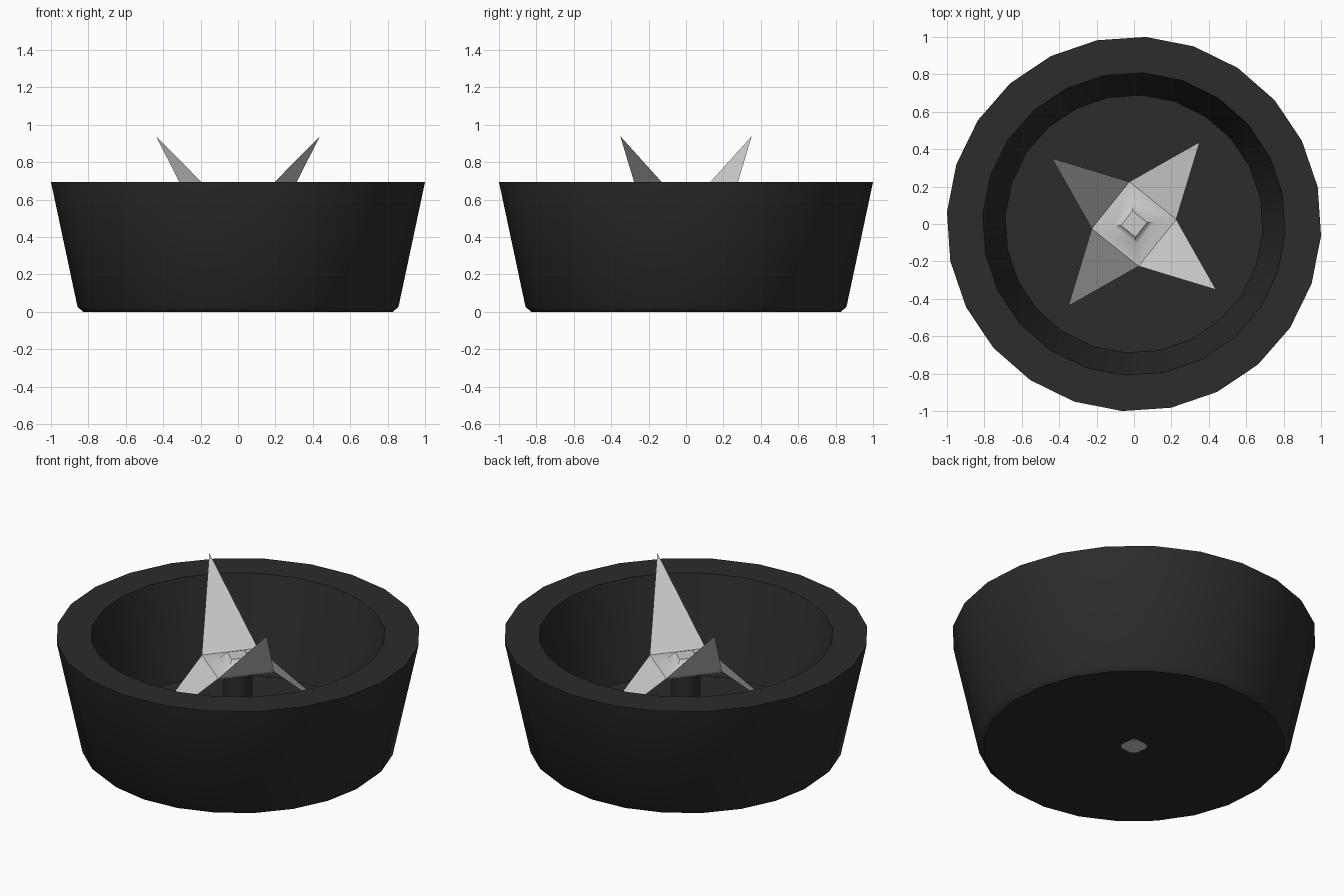
import bpy, bmesh
from math import radians, sin, cos

if "Cube" in bpy.data.objects:
    bpy.data.objects.remove(bpy.data.objects["Cube"])

def material(name, value):
    m = bpy.data.materials.new(name)
    m.diffuse_color = (value, value, value, 1)
    m.use_nodes = True
    m.node_tree.nodes["Principled BSDF"].inputs["Base Color"].default_value = m.diffuse_color
    return m

BLACK = material("black_plastic", 0.025)
TURN = radians(6.3)      # shared rotation of hub, blades and shaft

def ring(bm, r, z, n, offset):
    return [bm.verts.new((r * cos(offset + i * 2 * radians(180) / n),
                          r * sin(offset + i * 2 * radians(180) / n), z)) for i in range(n)]

def lathe(name, profile, n, offset, mat=None, cap=True):
    """Stack of n-sided rings (radius, height), closed at both ends."""
    bm = bmesh.new()
    rings = [ring(bm, r, z, n, offset) for r, z in profile]
    for a, b in zip(rings, rings[1:]):
        for i in range(n):
            j = (i + 1) % n
            bm.faces.new((a[i], a[j], b[j], b[i]))
    if cap:
        bm.faces.new(rings[0][::-1])
        bm.faces.new(rings[-1])
    return finish(name, bm, mat)

def finish(name, bm, mat=None, angle=35):
    me = bpy.data.meshes.new(name)
    bm.to_mesh(me)
    bm.free()
    ob = bpy.data.objects.new(name, me)
    bpy.context.collection.objects.link(ob)
    if mat:
        me.materials.append(mat)
    bpy.ops.object.select_all(action='DESELECT')
    ob.select_set(True)
    bpy.context.view_layer.objects.active = ob
    bpy.ops.object.shade_smooth_by_angle(angle=radians(angle))
    return ob

# Tapered open cup with thick wall and chamfered foot
lathe("cup_body", [(0.83, 0), (0.86, 0.028), (1.002, 0.695), (0.81, 0.695), (0.69, 0.13)],
      24, radians(11.4), BLACK)

# Post that carries the blades
lathe("centre_post", [(0.08, 0.12), (0.08, 0.51)], 12, 0, BLACK)

# Square drive shaft with softened corners, showing under the cup
bm = bmesh.new()
pts = []
for k in range(4):
    for d in (-33, 33):
        a = TURN + radians(45 + 90 * k + 45 + d * 0.95)
        pts.append((0.072 * cos(a), 0.072 * sin(a)))
low = [bm.verts.new((x, y, -0.001)) for x, y in pts]
high = [bm.verts.new((x, y, 0.5)) for x, y in pts]
for i in range(8):
    j = (i + 1) % 8
    bm.faces.new((low[i], low[j], high[j], high[i]))
bm.faces.new(low[::-1])
bm.faces.new(high)
finish("drive_shaft", bm)

# Four pointed blades, bent up and down in turn, around a square hub with a raised boss
bm = bmesh.new()
corners = ring(bm, 0.227, 0.522, 4, TURN)
for i in range(4):
    a = TURN + radians(45 + 90 * i)
    tip = bm.verts.new((0.562 * cos(a), 0.562 * sin(a), 0.94 if i % 2 else 0.14))
    bm.faces.new((corners[i], tip, corners[(i + 1) % 4]))
boss = [corners, ring(bm, 0.11, 0.535, 4, TURN), ring(bm, 0.07, 0.575, 4, TURN)]
for lo, hi in zip(boss, boss[1:]):
    for i in range(4):
        j = (i + 1) % 4
        bm.faces.new((lo[i], lo[j], hi[j], hi[i]))
bm.faces.new(boss[-1])
# underside of the hub
bm.faces.new([bm.verts.new((v.co.x, v.co.y, 0.518)) for v in corners][::-1])
blades = finish("blades", bm, angle=50)
for e in blades.data.edges:      # crisp fold where each blade leaves the hub
    if set(e.vertices) <= {0, 1, 2, 3}:
        e.use_edge_sharp = True
